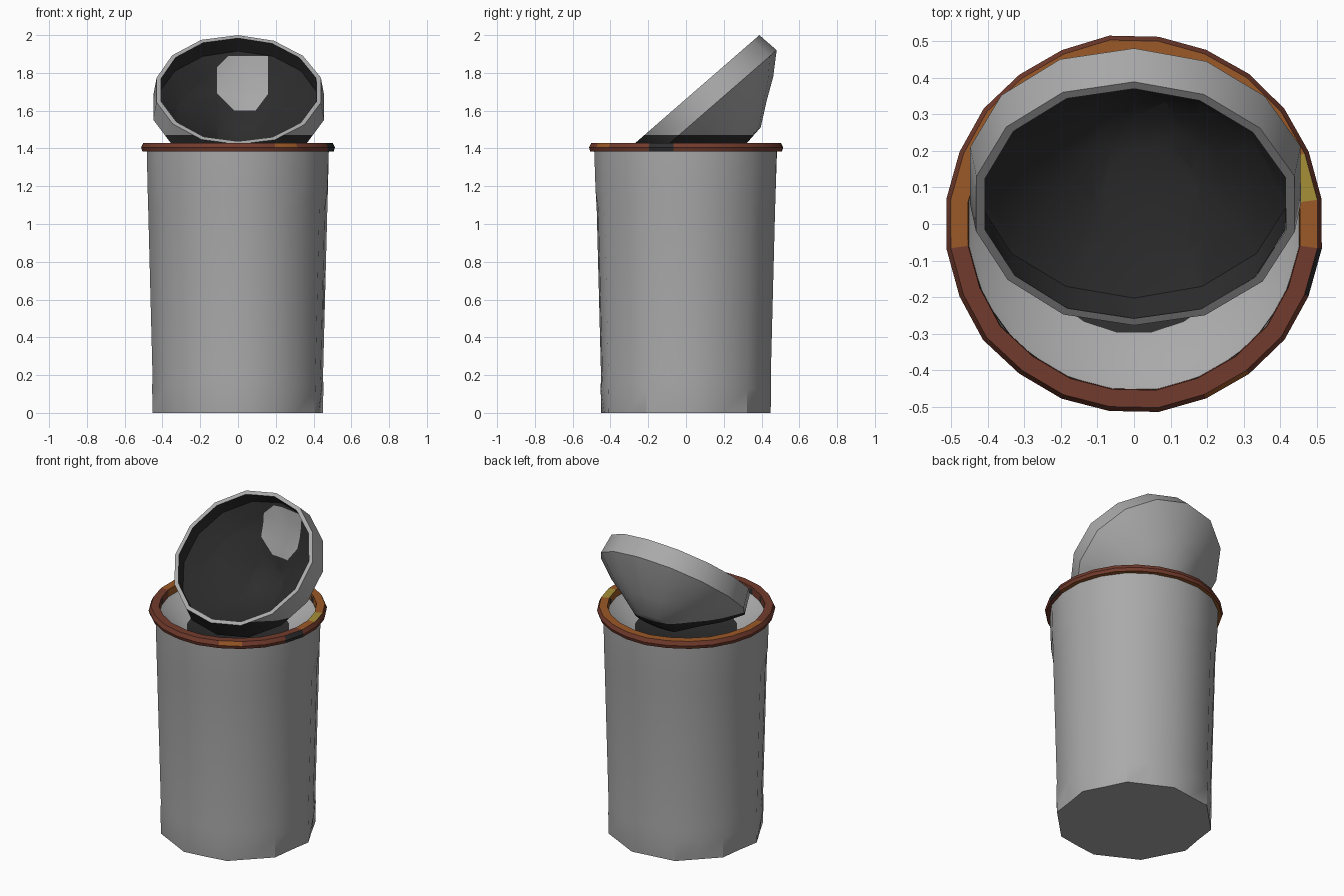
import bpy, bmesh, math, random
from mathutils import Matrix, Vector

random.seed(4)
if "Cube" in bpy.data.objects:
    bpy.data.objects.remove(bpy.data.objects["Cube"], do_unlink=True)


def material(name, colour):
    m = bpy.data.materials.new(name)
    m.use_nodes = True
    m.diffuse_color = (*colour, 1)
    bsdf = m.node_tree.nodes["Principled BSDF"]
    bsdf.inputs["Base Color"].default_value = (*colour, 1)
    bsdf.inputs["Roughness"].default_value = 0.8
    return m


GREY, DARK, RUST, ORANGE, YELLOW = range(5)
MATERIALS = [
    material("worn grey metal", (0.40, 0.40, 0.40)),
    material("dark grime", (0.026, 0.026, 0.026)),
    material("brown rust", (0.17, 0.044, 0.026)),
    material("orange rust", (0.33, 0.10, 0.02)),
    material("yellow rust", (0.38, 0.28, 0.04)),
]


def lathe(profile, sides, jitter=0.0, turn=0.0, closed=False):
    """Spin (radius, height, in-between factor) rows around z; radius 0 makes a pole."""
    bm = bmesh.new()
    rows = []
    offsets = [random.uniform(-jitter, jitter) for _ in range(sides)]
    for r, z, alt in profile:
        if r == 0:
            rows.append([bm.verts.new((0, 0, z))] * sides)
            continue
        row = []
        for i in range(sides):
            a = math.tau * (i + turn) / sides
            rad = (r + offsets[i]) * (alt if i % 2 else 1)
            row.append(bm.verts.new((rad * math.cos(a), rad * math.sin(a), z)))
        rows.append(row)
    if closed:
        rows.append(rows[0])
    for lo, hi in zip(rows, rows[1:]):
        for i in range(sides):
            j = (i + 1) % sides
            quad = list(dict.fromkeys((lo[i], lo[j], hi[j], hi[i])))
            bm.faces.new(quad)
    return bm


def finish(bm, name, angle=35):
    mesh = bpy.data.meshes.new(name)
    bm.to_mesh(mesh)
    bm.free()
    obj = bpy.data.objects.new(name, mesh)
    bpy.context.collection.objects.link(obj)
    for m in MATERIALS:
        mesh.materials.append(m)
    bpy.ops.object.select_all(action="DESELECT")
    obj.select_set(True)
    bpy.context.view_layer.objects.active = obj
    bpy.ops.object.shade_smooth_by_angle(angle=math.radians(angle))
    return obj


def cut(bm, point, normal):
    geom = bm.verts[:] + bm.edges[:] + bm.faces[:]
    bmesh.ops.bisect_plane(bm, geom=geom, plane_co=point, plane_no=normal)


# Can body: ten-sided base, shallow uneven flutes, round top
flat = math.cos(math.pi / 10)
body = lathe([
    (0, 0, 1), (0.457, 0, flat), (0.460, 0.13, 0.98), (0.458, 0.2, 0.972),
    (0.481, 1.08, 0.972), (0.484, 1.18, 0.995), (0.489, 1.40, 1),
], 20, jitter=0.004, turn=0.5)
finish(body, "can_body", 32)

# Inner lining: dark lip, grey sloping wall, dark bottom
lining = lathe([
    (0, 1.26, 1), (0.30, 1.29, 1), (0.44, 1.37, 1), (0.457, 1.385, 1), (0.459, 1.42, 1),
], 20, turn=0.5)
for f in lining.faces:
    f.normal_flip()
    c = f.calc_center_median()
    f.material_index = GREY if 1.29 < c.z < 1.38 else DARK
finish(lining, "can_lining")

# Rusty top ring
ring = lathe([
    (0.455, 1.385, 1), (0.511, 1.385, 1), (0.517, 1.405, 1),
    (0.505, 1.43, 1), (0.457, 1.43, 1),
], 24, jitter=0.003, turn=0.5, closed=True)
ring.normal_update()
for f in ring.faces:
    c = f.calc_center_median()
    angle = math.degrees(math.atan2(c.y, c.x))
    outside = c.xy.length > 0.49
    upper = f.normal.z > 0.9
    f.material_index = RUST
    if c.y > -0.01 and (upper or not outside):
        f.material_index = ORANGE
    if 7 < angle < 23 and upper:
        f.material_index = YELLOW
    elif -23 < angle < -7 and outside:
        f.material_index = DARK
    elif -68 < angle < -52 and outside and c.z > 1.41:
        f.material_index = ORANGE
finish(ring, "rust_ring", 20)

# Tilted upturned lid: outer shell with rim, and inner bowl
tilt = Matrix.Translation((0, 0.055, 1.71)) @ Matrix.Rotation(math.radians(41), 4, "X")
shell = lathe([
    (0, -0.39, 1), (0.13, -0.373, 1), (0.25, -0.285, 1), (0.355, -0.215, 1),
    (0.462, -0.12, 1), (0.445, 0, 1), (0.42, 0, 1),
], 14, jitter=0.006, turn=0.5)
shell.transform(tilt)
cut(shell, (0, 0, 1.47), (0, 0, 1))
shell.normal_update()
axis = (tilt.to_3x3() @ Vector((0, 0, 1))).normalized()
for f in shell.faces:
    low = f.calc_center_median().z < 1.47
    f.material_index = DARK if low and f.normal.dot(axis) < 0.8 else GREY
finish(shell, "lid_shell", 32)

bowl = lathe([
    (0.424, 0, 1), (0.428, -0.10, 1), (0.335, -0.19, 1),
    (0.23, -0.26, 1), (0.11, -0.345, 1), (0, -0.362, 1),
], 14, turn=0.5)
bowl.transform(tilt)

# Bare metal patch cut into the back of the bowl
edges = []
for x, z, nx, nz in [
    (-0.11, 1.75, -1, 0), (0.16, 1.75, 1, 0), (0, 1.60, 0, -1), (0, 1.89, 0, 1),
    (-0.08, 1.66, -0.7, -0.7), (0.13, 1.65, 0.8, -0.6), (-0.08, 1.86, -0.7, 0.7),
]:
    point, normal = Vector((x, 0, z)), Vector((nx, 0, nz))
    cut(bowl, point, normal)
    edges.append((point, normal))
for f in bowl.faces:
    c = f.calc_center_median()
    bare = c.y > 0.2 and all((c - p).dot(n) < 0 for p, n in edges)
    f.material_index = GREY if bare else DARK
    f.normal_flip()
finish(bowl, "lid_bowl")
